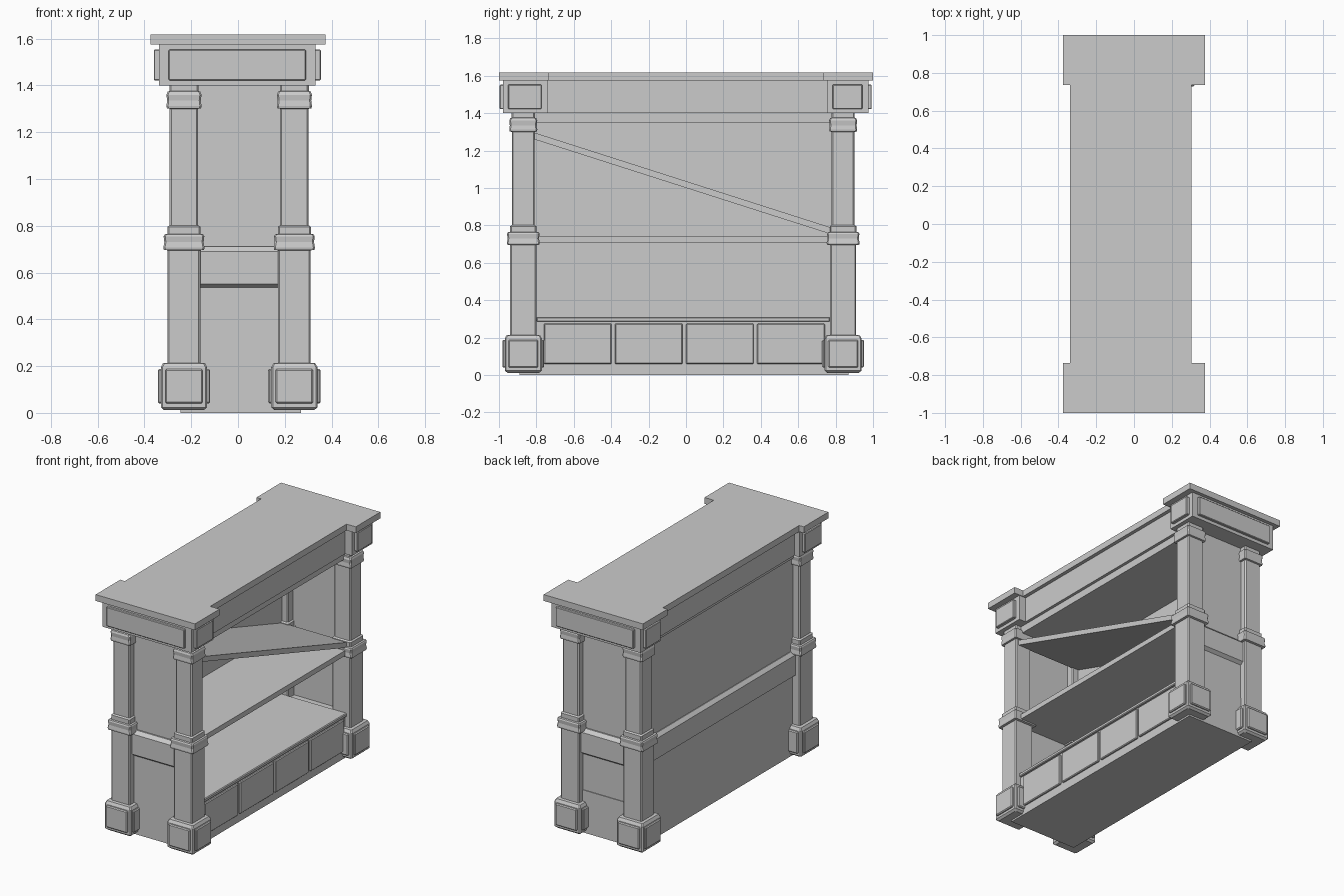
import bpy, bmesh, math
from mathutils import Vector

if "Cube" in bpy.data.objects:
    bpy.data.objects.remove(bpy.data.objects["Cube"])


def finish(name, bm):
    bmesh.ops.recalc_face_normals(bm, faces=bm.faces)
    me = bpy.data.meshes.new(name)
    bm.to_mesh(me)
    bm.free()
    ob = bpy.data.objects.new(name, me)
    bpy.context.collection.objects.link(ob)
    return ob


def box(name, x, y, z, bevel=0):
    bm = bmesh.new()
    bmesh.ops.create_cube(bm, size=1)
    for v in bm.verts:
        v.co = Vector([(r[0] + r[1]) / 2 + c * (r[1] - r[0]) for c, r in zip(v.co, (x, y, z))])
    if bevel:
        bmesh.ops.bevel(bm, geom=bm.edges[:], offset=bevel, segments=1, affect='EDGES')
    return finish(name, bm)


def prism(name, points, place, depth):
    """Extrude a 2D outline; place(a, b, d) maps it to 3D."""
    bm = bmesh.new()
    rings = [[bm.verts.new(place(a, b, d)) for a, b in points] for d in depth]
    n = len(points)
    for r in rings:
        bm.faces.new(r)
    for i in range(n):
        j = (i + 1) % n
        bm.faces.new((rings[0][i], rings[0][j], rings[1][j], rings[1][i]))
    return finish(name, bm)


def square_turned(name, cx, cy, profile, cut=0.007):
    """Loft a square with chamfered corners through (half width, z) steps."""
    bm = bmesh.new()
    rings = []
    for h, z in profile:
        k = h - cut
        pts = [(h, -k), (h, k), (k, h), (-k, h), (-h, k), (-h, -k), (-k, -h), (k, -h)]
        rings.append([bm.verts.new((cx + a, cy + b, z)) for a, b in pts])
    for lo, hi in zip(rings, rings[1:]):
        for i in range(8):
            j = (i + 1) % 8
            bm.faces.new((lo[i], lo[j], hi[j], hi[i]))
    bm.faces.new(rings[0])
    bm.faces.new(rings[-1])
    return finish(name, bm)


# Corner columns: foot, lower shaft, middle collar, upper shaft, capital
PROFILE = [(0.085, 0.012), (0.099, 0.024), (0.099, 0.195), (0.09, 0.212), (0.07, 0.214),
           (0.07, 0.695), (0.086, 0.697), (0.088, 0.707), (0.084, 0.73), (0.087, 0.755),
           (0.083, 0.763), (0.071, 0.765), (0.071, 0.795), (0.061, 0.802),
           (0.061, 1.30), (0.073, 1.302), (0.075, 1.312), (0.072, 1.335), (0.075, 1.36),
           (0.070, 1.373), (0.062, 1.376), (0.062, 1.40)]
for sx, cx in (("back", -0.231), ("front", 0.241)):
    for sy, cy in (("left", -0.87), ("right", 0.84)):
        square_turned(f"{sx}_{sy}_column", cx, cy, PROFILE)
        # raised plates on the four foot faces
        o, t, w, z = 0.09, 0.112, 0.08, (0.04, 0.188)
        for i, s in enumerate((-1, 1)):
            d = sorted((s * o, s * t))
            box(f"{sx}_{sy}_foot_plate_x{i}", (cx + d[0], cx + d[1]), (cy - w, cy + w), z, 0.006)
            box(f"{sx}_{sy}_foot_plate_y{i}", (cx - w, cx + w), (cy + d[0], cy + d[1]), z, 0.006)

# Lower case, lower shelf board and drawer fronts
box("lower_case", (-0.245, 0.27), (-0.89, 0.87), (0, 0.29))
box("lower_shelf", (-0.235, 0.285), (-0.80, 0.77), (0.285, 0.31), 0.005)
for i in range(4):
    y = -0.76 + 0.38 * i
    box(f"drawer_front_{i + 1}", (0.26, 0.284), (y, y + 0.362), (0.058, 0.275), 0.005)

# Back wall
box("lower_back_panel", (-0.245, -0.215), (-0.87, 0.85), (0.28, 0.70))
box("upper_back_panel", (-0.24, -0.215), (-0.87, 0.84), (0.69, 1.40))

# Belt moulding: chamfered strip, outline is (outward distance, z)
BELT = [(-0.02, 0.535), (0.0, 0.535), (0.022, 0.552), (0.022, 0.69), (0.0, 0.712), (-0.02, 0.712)]
prism("back_belt", BELT, lambda a, z, d: (-0.245 - a, d, z), (-0.82, 0.79))

# End walls and their belts
for side, s, face in (("left", -1, -0.89), ("right", 1, 0.865)):
    inner = face - s * 0.03
    box(f"{side}_lower_end_panel", (-0.23, 0.24), sorted((face, inner)), (0, 0.70))
    box(f"{side}_upper_end_panel", (-0.23, 0.24), sorted((face - s * 0.01, inner)), (0.69, 1.40))
    prism(f"{side}_end_belt", BELT, lambda a, z, d: (d, face + s * a, z), (-0.19, 0.2))

# Middle shelf and slanted shelf
box("middle_shelf", (-0.235, 0.28), (-0.86, 0.835), (0.705, 0.74))
prism("slanted_shelf", [(-0.82, 1.263), (0.79, 0.748), (0.79, 0.784), (-0.82, 1.299)],
      lambda y, z, x: (x, y, z), (-0.235, 0.28))

# Ceiling, frieze and stepped top slab
box("ceiling_board", (-0.255, 0.26), (-0.86, 0.83), (1.35, 1.41))
box("frieze", (-0.30, 0.28), (-0.80, 0.80), (1.40, 1.58))
prism("top_slab", [(-0.375, -1), (0.375, -1), (0.375, -0.735), (0.305, -0.735), (0.305, 0.735),
                   (0.375, 0.735), (0.375, 1), (-0.375, 1), (-0.375, 0.735), (-0.34, 0.735),
                   (-0.34, -0.735), (-0.375, -0.735)],
      lambda x, y, z: (x, y, z), (1.575, 1.618))

# End head boxes with raised plates
for side, s, y in (("left", -1, (-0.978, -0.74)), ("right", 1, (0.757, 0.975))):
    z = (1.422, 1.553)
    box(f"{side}_head_box", (-0.338, 0.332), y, (1.40, 1.58))
    end = y[0] if s < 0 else y[1]
    box(f"{side}_head_end_plate", (-0.297, 0.29), sorted((end - s * 0.01, end + s * 0.018)), z, 0.004)
    py = (y[0] + 0.027, y[1] - 0.032)
    box(f"{side}_head_front_plate", (0.32, 0.354), py, z, 0.004)
    box(f"{side}_head_back_plate", (-0.36, -0.325), py, z, 0.004)
